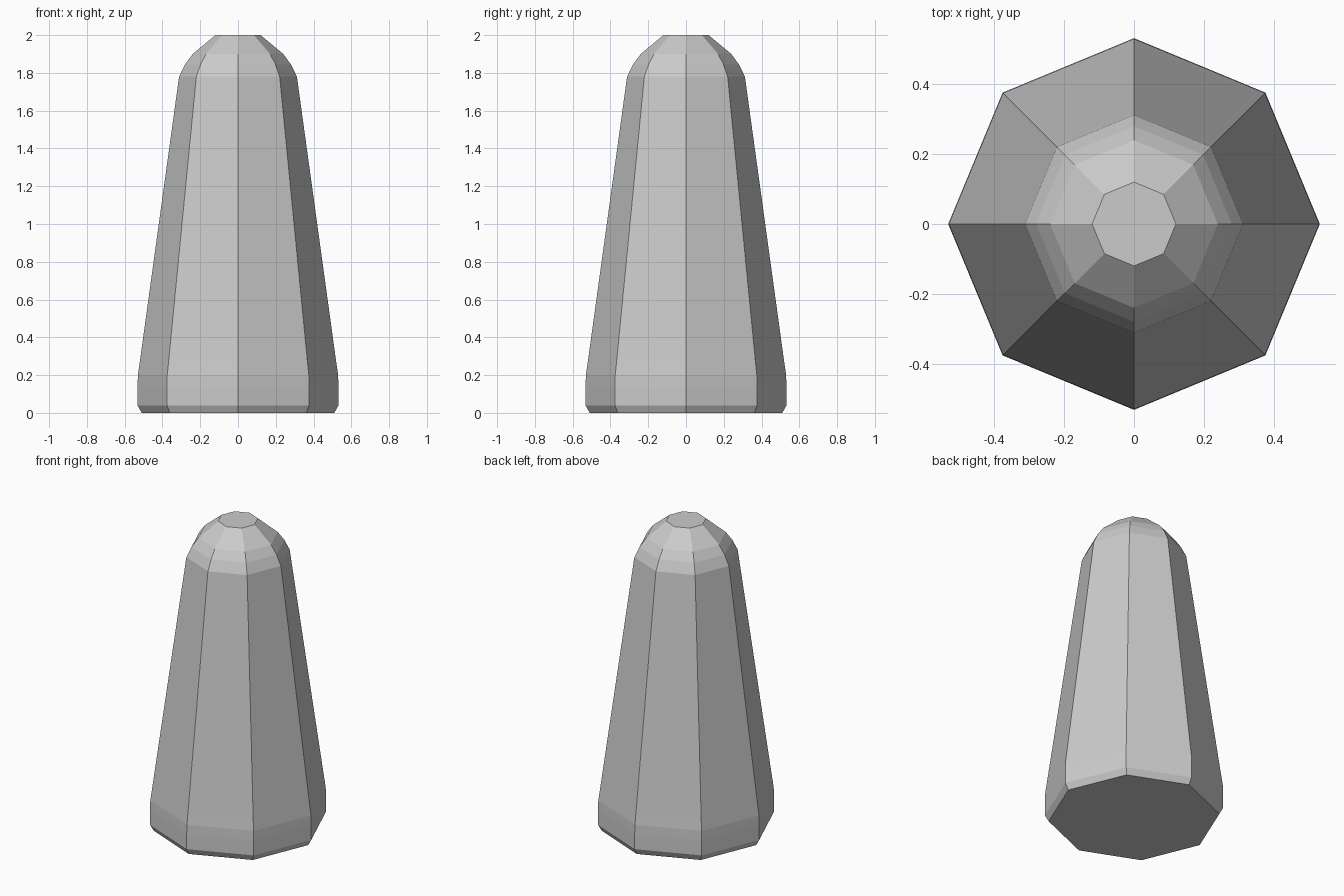
import bpy, bmesh
from math import cos, sin, pi

if "Cube" in bpy.data.objects:
    bpy.data.objects.remove(bpy.data.objects["Cube"])

SIDES = 8
# Outline of the tapered post, bottom to top: (radius, height)
PROFILE = [(0.51, 0.0), (0.532, 0.04), (0.532, 0.14), (0.53, 0.20), (0.52, 0.27),
           (0.312, 1.78), (0.28, 1.845), (0.24, 1.90), (0.12, 2.0)]

bm = bmesh.new()
# One octagonal ring per outline point, corners on the x and y axes
rings = [[bm.verts.new((r * cos(2 * pi * i / SIDES), r * sin(2 * pi * i / SIDES), z))
          for i in range(SIDES)] for r, z in PROFILE]

# Side walls
for low, high in zip(rings, rings[1:]):
    for i in range(SIDES):
        j = (i + 1) % SIDES
        bm.faces.new((low[i], low[j], high[j], high[i]))

# Flat base and top
bm.faces.new(rings[0][::-1])
bm.faces.new(rings[-1])

mesh = bpy.data.meshes.new("tapered_post")
bm.to_mesh(mesh)
bm.free()
post = bpy.data.objects.new("tapered_post", mesh)
bpy.context.collection.objects.link(post)
